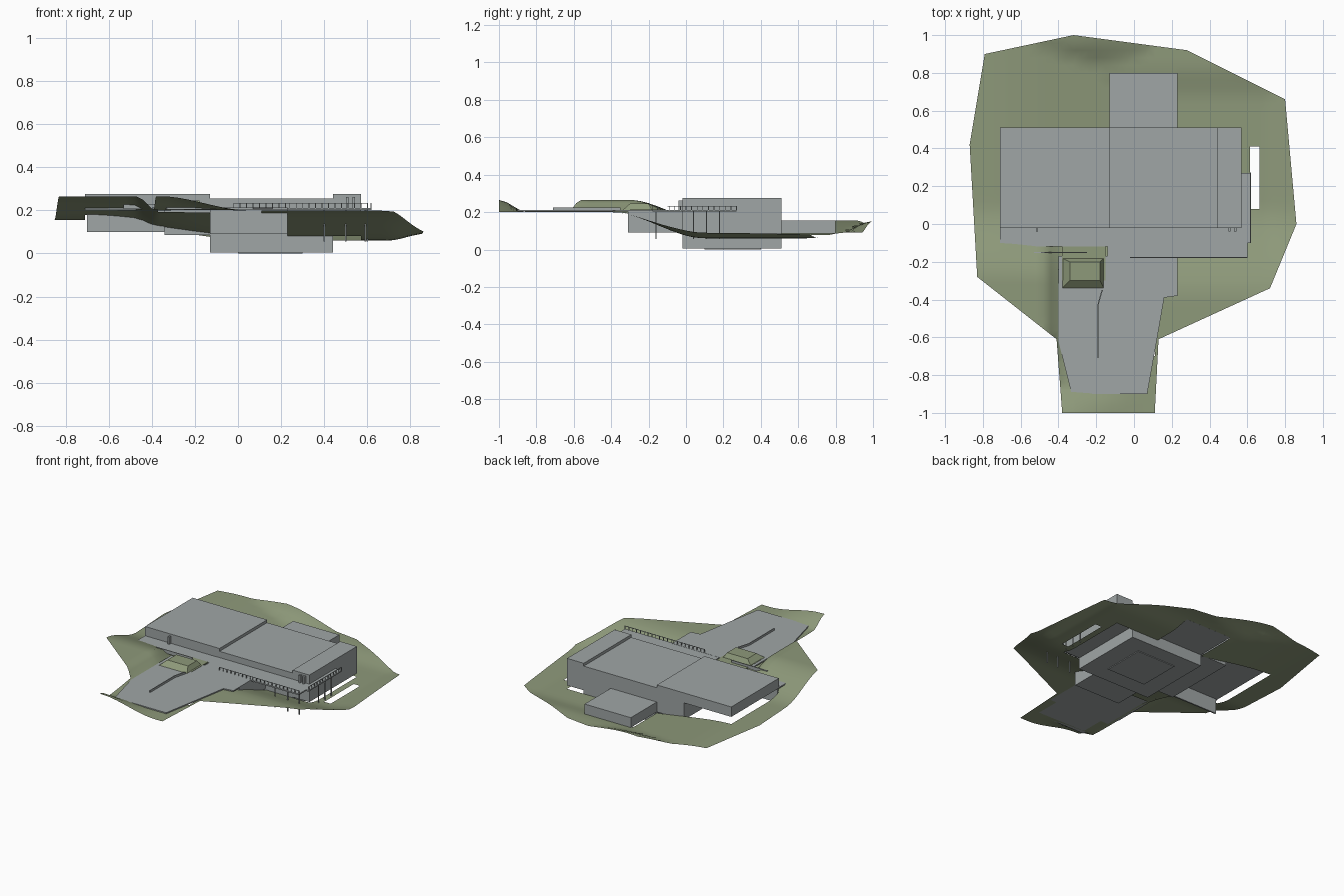
import bpy, bmesh
from mathutils import Vector

if "Cube" in bpy.data.objects:
    bpy.data.objects.remove(bpy.data.objects["Cube"])


def material(name, rgb):
    m = bpy.data.materials.new(name)
    m.use_nodes = True
    m.diffuse_color = (*rgb, 1)
    m.node_tree.nodes["Principled BSDF"].inputs["Base Color"].default_value = (*rgb, 1)
    return m


CONCRETE = material("concrete grey", (0.35, 0.38, 0.38))
GRASS = material("grass olive", (0.27, 0.32, 0.195))


def finish(name, bm, mat, smooth=False):
    bmesh.ops.recalc_face_normals(bm, faces=bm.faces)
    me = bpy.data.meshes.new(name)
    bm.to_mesh(me)
    bm.free()
    me.materials.append(mat)
    for p in me.polygons:
        p.use_smooth = smooth
    ob = bpy.data.objects.new(name, me)
    bpy.context.collection.objects.link(ob)
    return ob


def add_box(bm, x0, x1, y0, y1, z0, z1):
    verts = bmesh.ops.create_cube(bm, size=1)["verts"]
    for v in verts:
        v.co = (x1 if v.co.x > 0 else x0, y1 if v.co.y > 0 else y0, z1 if v.co.z > 0 else z0)
    return verts


def boxes(name, items, mat=CONCRETE):
    bm = bmesh.new()
    for b in items:
        add_box(bm, *b)
    return finish(name, bm, mat)


def prism(name, outline, z0, z1, mat=CONCRETE):
    bm = bmesh.new()
    face = bm.faces.new([bm.verts.new((x, y, z0)) for x, y in outline])
    top = bmesh.ops.extrude_face_region(bm, geom=[face])["geom"]
    for v in top:
        if isinstance(v, bmesh.types.BMVert):
            v.co.z = z1
    return finish(name, bm, mat)


def ease(a, b, t):
    t = min(1, max(0, (t - a) / (b - a)))
    return t * t * (3 - 2 * t)


# Terrain: upper plateau falling to a low garden, banks on the left and rear
def ground(x, y):
    bank = ease(-0.38, -0.47, x)
    corner = ease(-0.85, -1, y) * ease(0.05, -0.36, x)
    front = 0.2 + 0.065 * max(bank, corner)
    rear = 0.06 + max(0.095 * ease(0.1, -0.75, x),
                      0.09 * ease(0.75, 1, y) * ease(0.4, -0.3, x),
                      0.03 * ease(0.7, 0.86, x),
                      0.03 * ease(0.65, 0.85, y))
    s = ease(-0.4 + 0.1 * bank, 0.1, y)
    return front * (1 - s) + rear * s


HOLES = [(-0.71, 0.57, -0.02, 0.51), (-0.13, 0.23, 0.51, 0.8),
         (0.615, 0.665, 0.08, 0.41), (-0.13, 0.23, -0.31, -0.02),
         (-0.37, 0.11, -0.7, -0.31), (-0.31, 0.06, -0.87, -0.7)]
JOIN = [(-0.41, -0.61), (0.13, -0.61)]
GARDEN = JOIN + [(0.72, -0.34), (0.86, 0), (0.8, 0.66), (0.28, 0.92), (-0.32, 1),
                 (-0.79, 0.9), (-0.87, 0.42), (-0.83, -0.28)]
APPROACH = [(-0.38, -1), (0.11, -1)] + JOIN[::-1]

bm = bmesh.new()
for outline in (GARDEN, APPROACH):
    bm.faces.new([bm.verts.new((x, y, 0)) for x, y in outline])
grid = [i * 0.04 for i in range(-24, 25)]
cuts = {(0, round(c, 3)) for c in grid} | {(1, round(c, 3)) for c in grid}
for h in HOLES:
    cuts |= {(0, h[0]), (0, h[1]), (1, h[2]), (1, h[3])}
for axis, c in sorted(cuts):
    n = Vector((1, 0, 0)) if axis == 0 else Vector((0, 1, 0))
    bmesh.ops.bisect_plane(bm, geom=bm.verts[:] + bm.edges[:] + bm.faces[:],
                           dist=1e-5, plane_co=n * c, plane_no=n)
bmesh.ops.remove_doubles(bm, verts=bm.verts, dist=1e-4)


def in_hole(f):
    c = f.calc_center_median()
    return any(a < c.x < b and d < c.y < e for a, b, d, e in HOLES)


bmesh.ops.delete(bm, geom=[f for f in bm.faces if in_hole(f)], context="FACES")
for v in bm.verts:
    v.co.z = ground(v.co.x, v.co.y)
bmesh.ops.triangulate(bm, faces=bm.faces)
terrain = finish("terrain", bm, GRASS, smooth=True)
# Keep the sheet facing the sky
if sum(p.normal.z for p in terrain.data.polygons) < 0:
    terrain.data.flip_normals()

# Main building volumes
boxes("basement", [(-0.13, 0.44, -0.02, 0.51, 0.005, 0.1)])
boxes("lower_floor", [(-0.34, 0.57, -0.02, 0.51, 0.085, 0.205)])
boxes("left_wing", [(-0.71, -0.13, -0.02, 0.51, 0.205, 0.275)])
boxes("central_hall", [(-0.13, 0.44, -0.02, 0.51, 0.205, 0.255)])
boxes("right_wing", [(0.44, 0.57, -0.02, 0.51, 0.205, 0.275)])
boxes("rear_wing", [(-0.13, 0.23, 0.51, 0.8, 0.085, 0.155)])
boxes("front_cellar", [(-0.13, 0.23, -0.31, -0.02, 0.09, 0.204)])
boxes("floor_plates", [(0, 0.3, 0.1, 0.4, 0, 0.005)])

# Forecourt and terraces
prism("forecourt", [(-0.33, -0.9), (0.07, -0.9), (0.12, -0.62), (0.16, -0.39), (0.23, -0.38),
                    (0.23, -0.17), (-0.4, -0.17), (-0.4, -0.62)], 0.204, 0.212)
boxes("front_terrace", [(-0.71, -0.13, -0.12, -0.02, 0.202, 0.21),
                        (-0.14, 0.6, -0.18, -0.02, 0.202, 0.211)])
boxes("side_terrace", [(0.57, 0.62, -0.1, 0.27, 0.202, 0.211)])
boxes("retaining_wall", [(-0.7, -0.34, -0.03, -0.02, 0.1, 0.205)])

# Planted mound in the forecourt
boxes("planting_bed", [(-0.38, -0.15, -0.3, -0.12, 0.205, 0.214)], GRASS)
bm = bmesh.new()
for v in add_box(bm, -0.38, -0.16, -0.34, -0.18, 0.21, 0.245):
    if v.co.z > 0.22:
        v.co.x += 0.04 if v.co.x < -0.3 else -0.02
        v.co.y += 0.04 if v.co.y < -0.3 else -0.02
finish("planted_mound", bm, GRASS)

# Low walls beside the path
prism("path_wall", [(-0.194, -0.71), (-0.188, -0.71), (-0.188, -0.43), (-0.165, -0.35),
                    (-0.172, -0.35), (-0.194, -0.43)], 0.21, 0.226)
boxes("bed_wall", [(-0.53, -0.25, -0.154, -0.149, 0.205, 0.23)])

# Railing: posts with a top rail around the terrace edge
T = 0.002
posts = [(0.24 + i * 0.03, -0.178) for i in range(13)]
posts += [(-0.02 + i * 0.03, -0.178) for i in range(9)]
posts += [(0.617, -0.09 + i * 0.03) for i in range(13)]
boxes("railing_posts", [(x - T, x + T, y - T, y + T, 0.21, 0.234) for x, y in posts])
boxes("railing_rails", [(-0.02, 0.6, -0.18, -0.176, 0.231, 0.234),
                        (0.615, 0.619, -0.1, 0.27, 0.231, 0.234)])

# Slim columns under the terrace
C = 0.003
columns = [(0.6, y) for y in (0.04, 0.11, 0.18)] + [(x, -0.16) for x in (0.4, 0.5, 0.59)]
boxes("terrace_columns", [(x - C, x + C, y - C, y + C, 0.055, 0.204) for x, y in columns])

# Entrance piers against the front wall
boxes("entrance_piers", [(x, x + 0.012, -0.04, -0.02, 0.21, 0.262) for x in (-0.52, 0.5, 0.53)])
